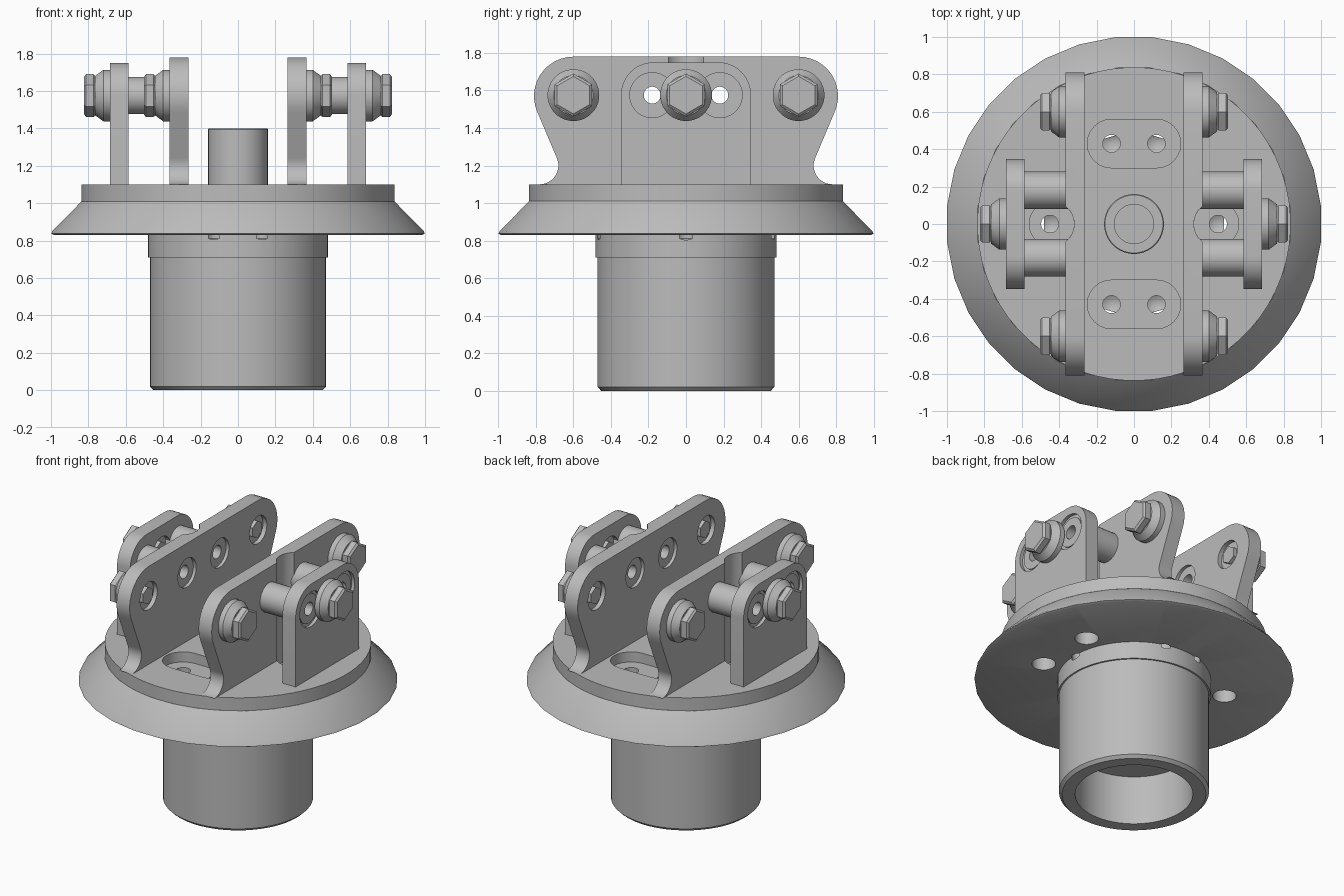
import bpy, bmesh
from math import pi, cos, sin, radians
from mathutils import Matrix

cube = bpy.data.objects.get("Cube")
if cube:
    bpy.data.objects.remove(cube, do_unlink=True)

steel = bpy.data.materials.new("steel grey")
steel.use_nodes = True
GREY = (0.5, 0.5, 0.5, 1)
steel.diffuse_color = GREY
steel.node_tree.nodes["Principled BSDF"].inputs["Base Color"].default_value = GREY

parts = []
SIDES = (1, -1)
# maps local (u, v, w) to world (w, u, v), for plates standing across x
UPRIGHT = Matrix(((0, 0, 1, 0), (1, 0, 0, 0), (0, 1, 0, 0), (0, 0, 0, 1)))


def finish(name, bm, matrix, keep=True):
    bmesh.ops.transform(bm, matrix=matrix, verts=bm.verts)
    bmesh.ops.recalc_face_normals(bm, faces=bm.faces)
    mesh = bpy.data.meshes.new(name)
    bm.to_mesh(mesh)
    bm.free()
    mesh.materials.append(steel)
    obj = bpy.data.objects.new(name, mesh)
    bpy.context.collection.objects.link(obj)
    if keep:
        parts.append(obj)
    else:
        obj.hide_render = True
    return obj


def lathe(name, profile, seg=32, matrix=Matrix(), keep=True, closed=False):
    """Turn (radius, height) points around the local z axis."""
    bm = bmesh.new()
    vs = [bm.verts.new((r, 0, z)) for r, z in profile]
    for a, b in zip(vs, vs[1:]):
        bm.edges.new((a, b))
    if closed:
        bm.edges.new((vs[-1], vs[0]))
    bmesh.ops.rotate(bm, verts=bm.verts, matrix=Matrix.Rotation(pi / seg if seg > 6 else 0, 3, 'Z'))
    bmesh.ops.spin(bm, geom=bm.verts[:] + bm.edges[:], axis=(0, 0, 1), cent=(0, 0, 0),
                   angle=2 * pi, steps=seg, use_duplicate=False)
    bmesh.ops.remove_doubles(bm, verts=bm.verts, dist=1e-5)
    return finish(name, bm, matrix, keep)


def prism(name, outline, w0, w1, matrix=Matrix(), keep=True):
    bm = bmesh.new()
    face = bm.faces.new([bm.verts.new((u, v, w0)) for u, v in outline])
    new = bmesh.ops.extrude_face_region(bm, geom=[face])["geom"]
    bmesh.ops.translate(bm, vec=(0, 0, w1 - w0),
                        verts=[g for g in new if isinstance(g, bmesh.types.BMVert)])
    return finish(name, bm, matrix, keep)


def arc(cu, cv, r, a0, a1, n=12):
    angles = [radians(a0 + (a1 - a0) * i / n) for i in range(n + 1)]
    return [(cu + r * cos(a), cv + r * sin(a)) for a in angles]


def mirrored(half):
    return half + [(-u, v) for u, v in reversed(half)]


def along_x(s, x, y, z):
    """Local z points outward along x on side s."""
    return Matrix.Translation((s * x, y, z)) @ Matrix.Rotation(s * pi / 2, 4, 'Y')


def rod(r, z0, z1):
    return [(0, z0), (r, z0), (r, z1), (0, z1)]


def cut(targets, cutters):
    for obj in targets:
        bpy.context.view_layer.objects.active = obj
        for c in cutters:
            mod = obj.modifiers.new("cut", 'BOOLEAN')
            mod.operation, mod.solver, mod.object = 'DIFFERENCE', 'EXACT', c
            bpy.ops.object.modifier_apply(modifier=mod.name)
    for c in cutters:
        bpy.data.objects.remove(c, do_unlink=True)


# Turned base: hollow sleeve, sloping flange, round deck
sleeve = lathe("sleeve", [(0, .34), (.37, .34), (.37, 0), (.452, 0), (.472, .02), (.472, .71),
                          (.483, .71), (.483, .83), (0, .83)], 64)
flange = lathe("flange", [(0, .83), (.99, .83), (1.004, .837), (.998, .85), (.84, 1.01),
                          (0, 1.01)], 32)
deck = lathe("deck", rod(.838, 1.01, 1.1), 64)

# Centre post with a blind bore
lathe("centre_post", [(0, 1.3), (.105, 1.3), (.105, 1.4), (.155, 1.4), (.16, 1.395),
                      (.16, 1.1), (0, 1.1)], 48)

# Recesses and drilled screw holes in the deck
recesses, drills, sockets = [], [], []
for s in SIDES:
    slot = arc(.12, s * .43, .13, -90, 90) + arc(-.12, s * .43, .13, 90, 270)
    recesses.append(prism("slot_cutter", slot, 1.03, 1.2, keep=False))
    recesses.append(lathe("round_cutter", rod(.12, 1.03, 1.2),
                          matrix=Matrix.Translation((s * .44, 0, 0)), keep=False))
    for x, y in ((s * .12, .43), (s * .12, -.43), (s * .45, 0)):
        drills.append(lathe("drill_cutter", [(0, .785), (.047, .812), (.047, 1.2), (0, 1.2)], 24,
                            Matrix.Translation((x, y, 0)), False))
    for t in SIDES:
        sockets.append(lathe("socket_cutter", rod(.075, .7, .95), 24,
                             Matrix.Translation((s * .565, t * .21, 0)), False))
cut([deck], recesses)
cut([flange], sockets)
cut([sleeve, flange, deck], drills)

# Upright plates on both sides
BOLT_Z = 1.575
PIN_Y = .18
big_outline = mirrored(arc(.78, 1.2, .1, 270, 155) + arc(.6, 1.57, .21, -25, 90))
small_outline = mirrored([(.347, 1.1)] + arc(.172, 1.575, .175, 0, 90))


def bolt(name, s, x_inner, x_outer, y):
    """Flanged washer, chamfered hex head and the hex end on the inner face."""
    m = along_x(s, x_outer, y, BOLT_Z)
    lathe(name + "_washer", [(0, 0), (.138, 0), (.138, .035), (.105, .08), (0, .08)], 32, m)
    lathe(name + "_head", [(0, .08), (.108, .08), (.115, .088), (.115, .127),
                           (.1, .138), (0, .138)], 6, m)
    lathe(name + "_end", rod(.06, .006, .05), 6, along_x(s, x_inner, y, BOLT_Z))


for s in SIDES:
    side = "left" if s > 0 else "right"
    big = prism(side + "_main_plate", big_outline, s * .265, s * .365, UPRIGHT)
    small = prism(side + "_outer_plate", small_outline, s * .585, s * .685, UPRIGHT)

    # Vertical clearance groove, bolt recesses and pin recesses
    big_cuts = [lathe("groove_cutter", rod(.12, 1, 2), 48,
                      Matrix.Translation((s * .44, 0, 0)), False)]
    small_cuts = [lathe("recess_cutter", rod(.095, -.1, .03), 32,
                        along_x(s, .585, 0, BOLT_Z), False)]
    for t in SIDES:
        pin = along_x(s, 0, t * PIN_Y, BOLT_Z)
        big_cuts += [lathe("recess_cutter", rod(.095, -.1, .03), 32,
                           along_x(s, .265, t * .6, BOLT_Z), False),
                     lathe("pin_cutter", rod(.1, .2, .287), 32, pin, False),
                     lathe("pin_cutter", rod(.085, .25, .4), 32, pin, False)]
        small_cuts += [lathe("pin_cutter", rod(.085, .5, .8), 32, pin, False),
                       lathe("pin_cutter", rod(.12, .663, .8), 32, pin, False)]
        # Hollow spacer joining the two plates
        lathe(side + "_spacer", [(.045, .287), (.1, .287), (.1, .67), (.045, .67)],
              32, pin, closed=True)
        bolt(side + "_main_bolt", s, .265, .365, t * .6)
    cut([big], big_cuts)
    cut([small], small_cuts)
    bolt(side + "_outer_bolt", s, .585, .685, 0)

# Smooth the turned surfaces, keep edges crisp
bpy.ops.object.select_all(action='DESELECT')
for obj in parts:
    obj.select_set(True)
bpy.context.view_layer.objects.active = parts[0]
bpy.ops.object.shade_smooth_by_angle(angle=radians(30))
